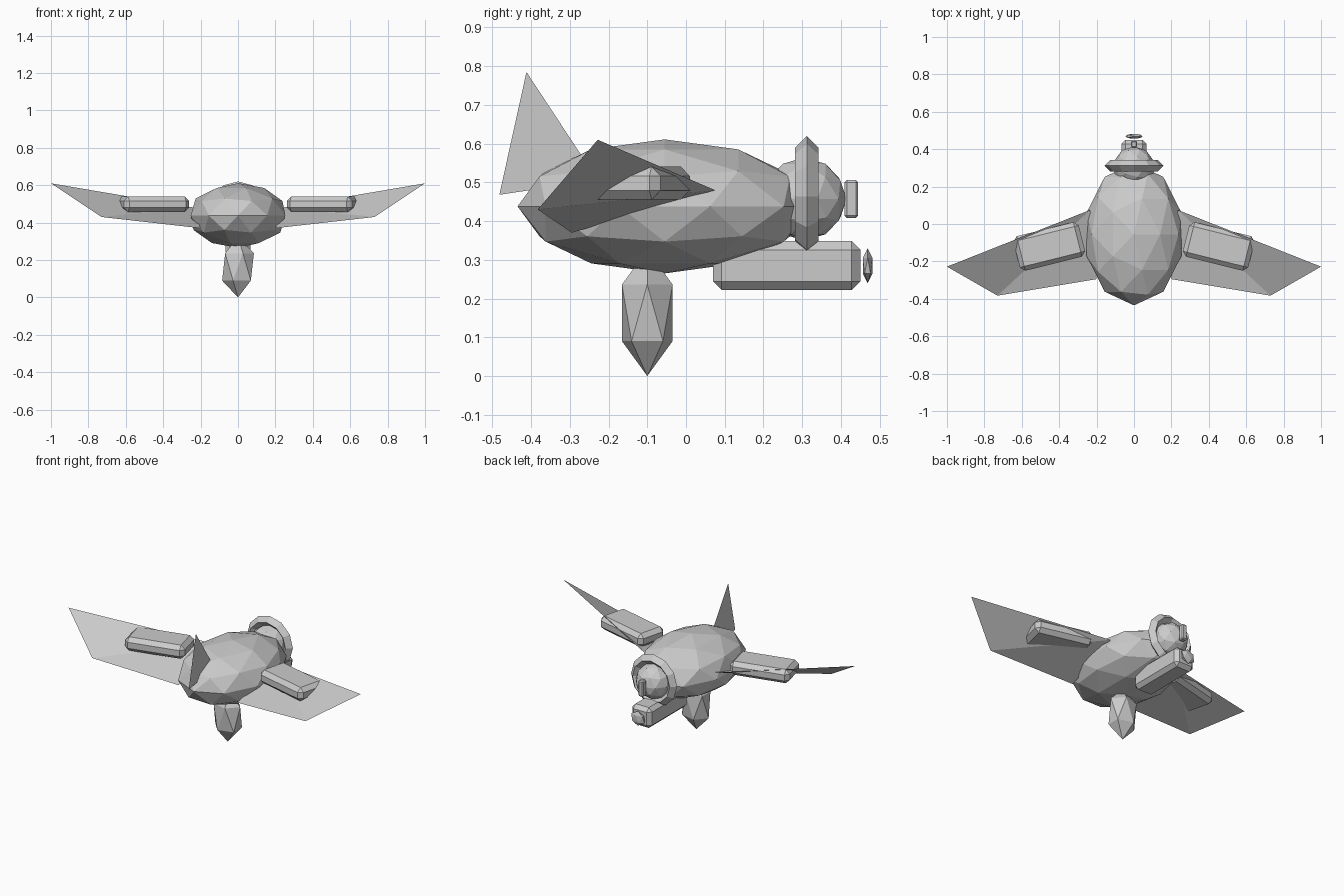
import bpy
from math import radians

old = bpy.data.objects.get("Cube")
if old:
    bpy.data.objects.remove(old, do_unlink=True)

grey = bpy.data.materials.new("plain_grey")
grey.use_nodes = True
colour = (0.6, 0.6, 0.6, 1)
grey.diffuse_color = colour
grey.node_tree.nodes["Principled BSDF"].inputs["Base Color"].default_value = colour


def finish(obj, name):
    obj.name = name
    obj.data.materials.clear()
    obj.data.materials.append(grey)
    return obj


def ball(name, centre, radii, detail):
    bpy.ops.mesh.primitive_ico_sphere_add(subdivisions=detail, radius=1, location=centre)
    obj = bpy.context.object
    obj.scale = radii
    return finish(obj, name)


def box(name, centre, size, bevel, turn=0):
    bpy.ops.mesh.primitive_cube_add(size=1, location=centre)
    obj = bpy.context.object
    obj.scale = size
    bpy.ops.object.transform_apply(location=False, rotation=False, scale=True)
    obj.rotation_euler.z = radians(turn)
    mod = obj.modifiers.new("chamfer", "BEVEL")
    mod.width = bevel
    mod.segments = 1
    return finish(obj, name)


def sheet(name, points, faces):
    mesh = bpy.data.meshes.new(name)
    mesh.from_pydata(points, [], faces)
    obj = bpy.data.objects.new(name, mesh)
    bpy.context.collection.objects.link(obj)
    return finish(obj, name)


# Faceted body and the pointed foot below it
ball("body", (0, -0.055, 0.438), (0.266, 0.38, 0.173), 2)
ball("foot", (0, -0.1, 0.163), (0.095, 0.077, 0.163), 1)

# Eye with its ring and slit pupil
ball("eye", (0, 0.305, 0.457), (0.11, 0.11, 0.107), 2)
bpy.ops.mesh.primitive_torus_add(
    major_segments=12, minor_segments=4, major_radius=0.127, minor_radius=0.03,
    location=(0, 0.312, 0.463), rotation=(radians(90), 0, 0))
finish(bpy.context.object, "eye_ring")
box("pupil", (0, 0.427, 0.457), (0.034, 0.035, 0.098), 0.006)

# Barrel with a small lens at its end
box("barrel", (0, 0.26, 0.285), (0.135, 0.38, 0.126), 0.022)
ball("barrel_lens", (0, 0.469, 0.285), (0.05, 0.0147, 0.045), 1)

# Thin tail fin, its front corner buried in the body
sheet("tail_fin", [(0, -0.412, 0.785), (0, -0.482, 0.468), (0, -0.228, 0.506)], [(0, 1, 2)])

# Thin folded wings, each with a pod
for side, s in (("left", 1), ("right", -1)):
    corners = [(1, -0.228, 0.61), (0.73, -0.383, 0.43), (0.2, -0.295, 0.37), (0.235, 0.075, 0.48)]
    faces = [(0, 3, 1), (1, 3, 2)]
    if s < 0:
        faces = [f[::-1] for f in faces]
    sheet(side + "_wing", [(s * x, y, z) for x, y, z in corners], faces)
    box(side + "_pod", (s * 0.453, -0.12, 0.498), (0.36, 0.19, 0.085), 0.024, -14 * s)
